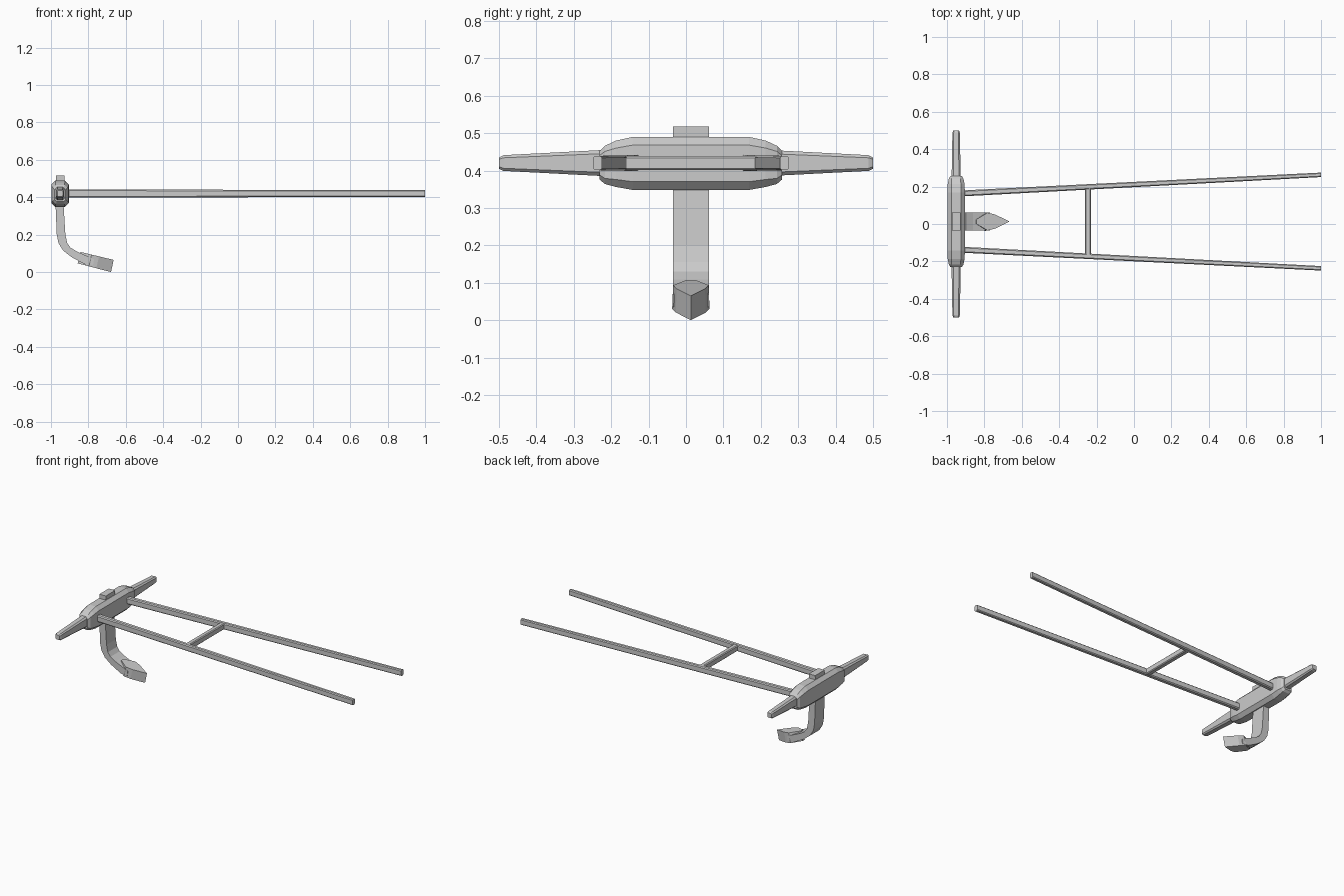
import bpy, bmesh
from mathutils import Vector

if "Cube" in bpy.data.objects:
    bpy.data.objects.remove(bpy.data.objects["Cube"])


def finish(name, bm, bevel=0):
    bmesh.ops.recalc_face_normals(bm, faces=bm.faces)
    me = bpy.data.meshes.new(name)
    bm.to_mesh(me)
    bm.free()
    ob = bpy.data.objects.new(name, me)
    bpy.context.collection.objects.link(ob)
    if bevel:
        m = ob.modifiers.new("bevel", 'BEVEL')
        m.width, m.segments, m.limit_method = bevel, 1, 'ANGLE'
    return ob


def loft(name, rings, side):
    """Eight-sided bar: rings of (centre, half width, half height, chamfer)."""
    bm = bmesh.new()
    side, up = Vector(side), Vector((0, 0, 1))
    prev = first = None
    for c, w, h, k in rings:
        pts = [(w, h - k), (w - k, h), (k - w, h), (-w, h - k),
               (-w, k - h), (k - w, -h), (w - k, -h), (w, k - h)]
        ring = [bm.verts.new(Vector(c) + side * a + up * b) for a, b in pts]
        if prev:
            for i in range(8):
                j = (i + 1) % 8
                bm.faces.new((prev[i], prev[j], ring[j], ring[i]))
        else:
            first = ring
        prev = ring
    bm.faces.new(first)
    bm.faces.new(prev)
    return finish(name, bm)


def prism(name, low, high):
    """Solid between two matching outlines."""
    bm = bmesh.new()
    a = [bm.verts.new(p) for p in low]
    b = [bm.verts.new(p) for p in high]
    bm.faces.new(a)
    bm.faces.new(b)
    for i in range(len(a)):
        j = (i + 1) % len(a)
        bm.faces.new((a[i], a[j], b[j], b[i]))
    return finish(name, bm)


CY, BX = 0.013, -0.951   # centre plane of the tool, x of the head beam

# head beam with tapered, rounded ends
loft("head_beam", [((BX, CY + y, z), w, h, k) for y, z, w, h, k in (
    (-0.244, 0.414, 0.030, 0.038, 0.012),
    (-0.230, 0.415, 0.039, 0.051, 0.015),
    (-0.200, 0.418, 0.045, 0.062, 0.020),
    (-0.155, 0.419, 0.047, 0.071, 0.022),
    (0.155, 0.419, 0.047, 0.071, 0.022),
    (0.200, 0.418, 0.045, 0.062, 0.020),
    (0.230, 0.415, 0.039, 0.051, 0.015),
    (0.244, 0.414, 0.030, 0.038, 0.012))], (1, 0, 0))

for s, tag in ((1, "back"), (-1, "front")):
    # tapered hand grips
    loft("handle_" + tag, [((BX, y * s, 0.42), w, h, k) for y, w, h, k in (
        (0.20, 0.025, 0.036, 0.010), (0.488, 0.020, 0.021, 0.007),
        (0.50, 0.015, 0.015, 0.005))], (1, 0, 0))
    # long diverging shafts
    loft("shaft_" + tag, [((-0.93, CY + 0.150 * s, 0.42), 0.016, 0.021, 0.006),
                          ((1.0, CY + 0.250 * s, 0.42), 0.012, 0.019, 0.005)],
         (0, 1, 0))

# cross bar between the shafts
loft("cross_bar", [((-0.245, CY - 0.182, 0.42), 0.016, 0.019, 0.005),
                   ((-0.245, CY + 0.182, 0.42), 0.016, 0.019, 0.005)], (1, 0, 0))

# curved stem, passing through the beam
stem = [(-0.974, 0.517), (-0.975, 0.35), (-0.969, 0.20), (-0.960, 0.155),
        (-0.935, 0.115), (-0.890, 0.080), (-0.820, 0.042), (-0.775, 0.035),
        (-0.770, 0.068), (-0.805, 0.085), (-0.860, 0.109), (-0.895, 0.130),
        (-0.913, 0.155), (-0.923, 0.20), (-0.932, 0.35), (-0.928, 0.517)]
prism("stem", [(x, CY - 0.048, z) for x, z in stem],
      [(x, CY + 0.048, z) for x, z in stem])

# kite-shaped share, tilted nose down
kite = [(-0.850, 0.012), (-0.790, 0.050), (-0.750, 0.040), (-0.672, 0.0),
        (-0.750, -0.040), (-0.790, -0.050), (-0.850, -0.012)]
prism("share", [(x - 0.007, CY + y, -0.26 * (x + 0.672)) for x, y in kite],
      [(x + 0.007, CY + y * 0.95, 0.065 - 0.24 * (x + 0.672)) for x, y in kite])
